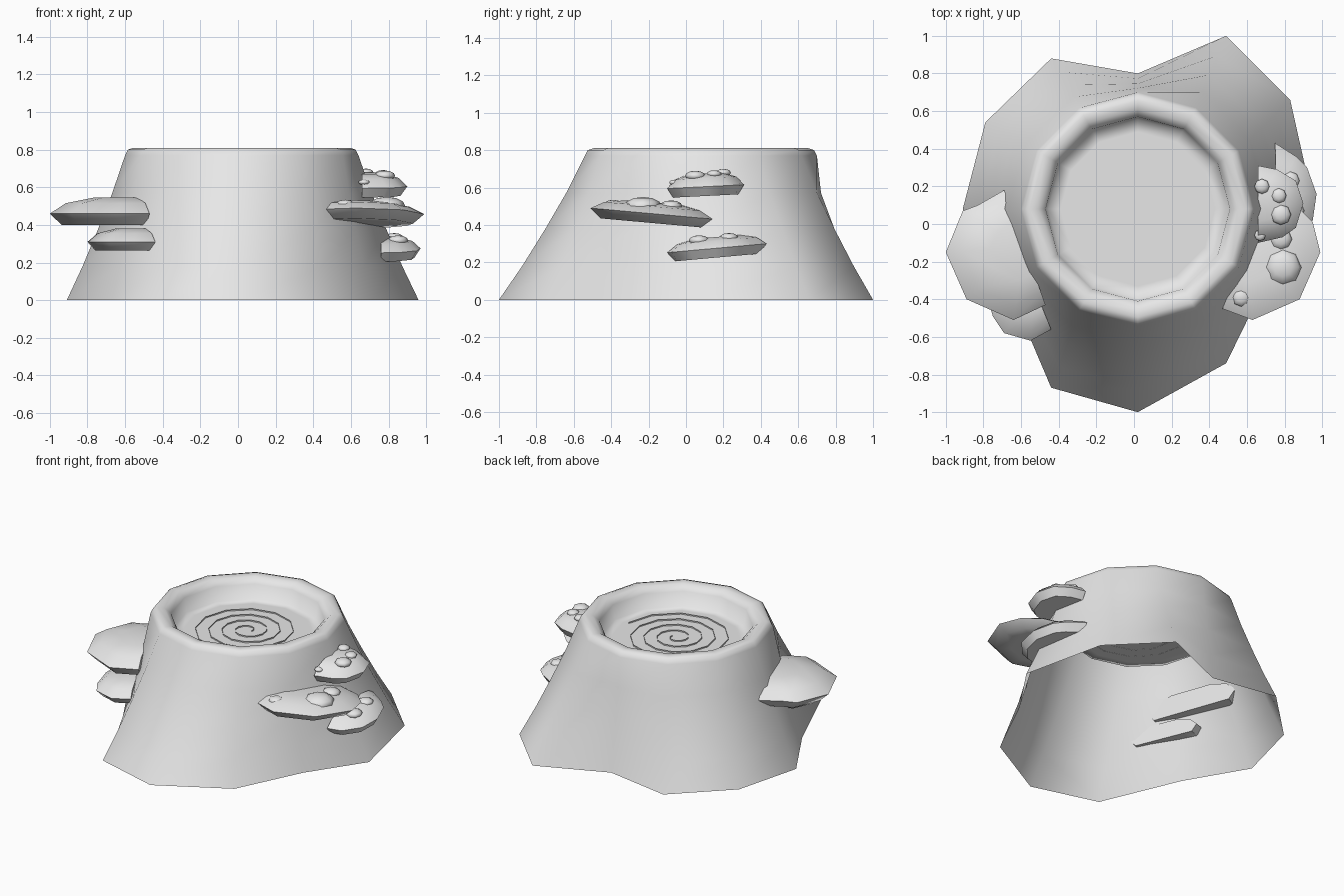
import bpy, bmesh, math
from mathutils import Vector

cube = bpy.data.objects.get("Cube")
if cube:
    bpy.data.objects.remove(cube)

grey = bpy.data.materials.new("plain_grey")
grey.use_nodes = True
COLOUR = (0.8, 0.8, 0.8, 1)
grey.diffuse_color = COLOUR
grey.node_tree.nodes["Principled BSDF"].inputs["Base Color"].default_value = COLOUR

CENTRE = Vector((0.02, 0.08, 0))
SIDES = 12
FLOOR = 0.67


def finish(bm, name, angle):
    """Turn a bmesh into a smooth shaded object."""
    mesh = bpy.data.meshes.new(name)
    bm.to_mesh(mesh)
    bm.free()
    mesh.materials.append(grey)
    obj = bpy.data.objects.new(name, mesh)
    bpy.context.collection.objects.link(obj)
    bpy.ops.object.select_all(action='DESELECT')
    obj.select_set(True)
    bpy.context.view_layer.objects.active = obj
    bpy.ops.object.shade_smooth_by_angle(angle=math.radians(angle))
    return obj


def loft(bm, rings):
    """Join rings of points with quads and return the rings of vertices."""
    loops = [[bm.verts.new(p) for p in ring] for ring in rings]
    for low, high in zip(loops, loops[1:]):
        n = len(low)
        for i in range(n):
            j = (i + 1) % n
            bm.faces.new((low[i], low[j], high[j], high[i]))
    return loops


def circle(radius, z):
    return [CENTRE + Vector((radius * math.cos(a), radius * math.sin(a), z))
            for a in (math.tau * i / SIDES for i in range(SIDES))]


# Stump: uneven root flare, tapering wall, rounded rim, sunken top, open below
flare = [Vector((x, y, 0)) for x, y in (
    (.96, .08), (.83, .66), (.49, 1), (.02, .8), (-.44, .88), (-.79, .54),
    (-.91, .08), (-.67, -.33), (-.44, -.87), (.02, -1), (.49, -.74), (.71, -.29))]
neck = circle(.62, .77)


def between(t, z):
    return [Vector((*f.lerp(n, t).xy, z)) for f, n in zip(flare, neck)]


bm = bmesh.new()
rings = [flare, between(.27, .18), between(.54, .38), between(.78, .57), neck,
         circle(.605, .8), circle(.575, .81), circle(.53, .805),
         circle(.49, .77), circle(.475, FLOOR), circle(.41, FLOOR)]
bm.faces.new(loft(bm, rings)[-1])
finish(bm, "stump", 100)

# Growth ring: a low spiral ridge standing on the sunken top
spiral = bpy.data.curves.new("growth_spiral", 'CURVE')
spiral.dimensions = '2D'
spiral.fill_mode = 'NONE'
spiral.extrude = 0.005
line = spiral.splines.new('POLY')
steps = 4 * SIDES
line.points.add(steps)
for i, point in enumerate(line.points):
    a = math.tau * i / SIDES
    r = .03 + .34 * i / steps
    point.co = (r * math.cos(a), r * math.sin(a), 0, 1)
spiral.materials.append(grey)
ridge = bpy.data.objects.new("growth_spiral", spiral)
ridge.location = CENTRE + Vector((0, 0, FLOOR + .004))
bpy.context.collection.objects.link(ridge)


def shelf_fungus(name, outline, edge, down, up, slope=0, bumps=()):
    """Flat bracket cap: outline runs anticlockwise from one root to the other."""
    root = (Vector(outline[0]) + Vector(outline[-1])) / 2
    mid_y = sum(p[1] for p in outline) / len(outline)

    def layer(scale, dz):
        ring = []
        for p in outline:
            q = root.lerp(Vector(p), scale)
            ring.append((q.x, q.y, edge + dz + slope * (q.y - mid_y)))
        return ring

    bm = bmesh.new()
    loops = loft(bm, [layer(.6, -down), layer(.85, -down), layer(1, 0),
                      layer(.8, up * .65), layer(.45, up)])
    bm.faces.new(loops[0][::-1])
    bm.faces.new(loops[-1])
    bmesh.ops.recalc_face_normals(bm, faces=bm.faces)
    finish(bm, name, 50)

    # Warty bumps on the cap
    for i, (x, y, r, dz) in enumerate(bumps):
        bm = bmesh.new()
        bmesh.ops.create_uvsphere(bm, u_segments=8, v_segments=6, radius=r)
        bmesh.ops.scale(bm, vec=(1, 1, .5), verts=bm.verts)
        bmesh.ops.translate(bm, vec=(x, y, edge + dz + slope * (y - mid_y)),
                            verts=bm.verts)
        finish(bm, f"{name}_bump_{i + 1}", 60)


# Brackets on the right side
shelf_fungus("right_upper_fungus",
             [(-.69, .18), (-.83, .1), (-.91, .07), (-1, -.15), (-.89, -.4),
              (-.64, -.51), (-.47, -.43)], .46, .06, .085)
shelf_fungus("right_lower_fungus",
             [(-.62, -.12), (-.73, -.16), (-.8, -.32), (-.75, -.49),
              (-.69, -.58), (-.55, -.62), (-.44, -.56)], .31, .045, .07)

# Brackets on the left side
shelf_fungus("left_upper_fungus",
             [(.66, -.1), (.79, -.07), (.86, -.02), (.9, .11), (.86, .23),
              (.76, .29), (.66, .31)], .605, .05, .07, .05,
             [(.78, .05, .055, .06), (.77, .15, .04, .065),
              (.68, .2, .04, .07), (.67, -.06, .03, .03)])
shelf_fungus("left_middle_fungus",
             [(.47, -.45), (.63, -.51), (.88, -.4), (.99, -.15), (.95, .01),
              (.85, .11), (.72, .15)], .46, .05, .06, -.09,
             [(.79, -.23, .1, .035), (.57, -.39, .05, .03),
              (.78, -.08, .06, .05)])
shelf_fungus("left_lower_fungus",
             [(.76, -.1), (.86, -.08), (.95, .02), (.97, .16), (.92, .3),
              (.86, .36), (.75, .43)], .275, .05, .06, .09,
             [(.85, .07, .055, .05), (.83, .23, .05, .05)])
